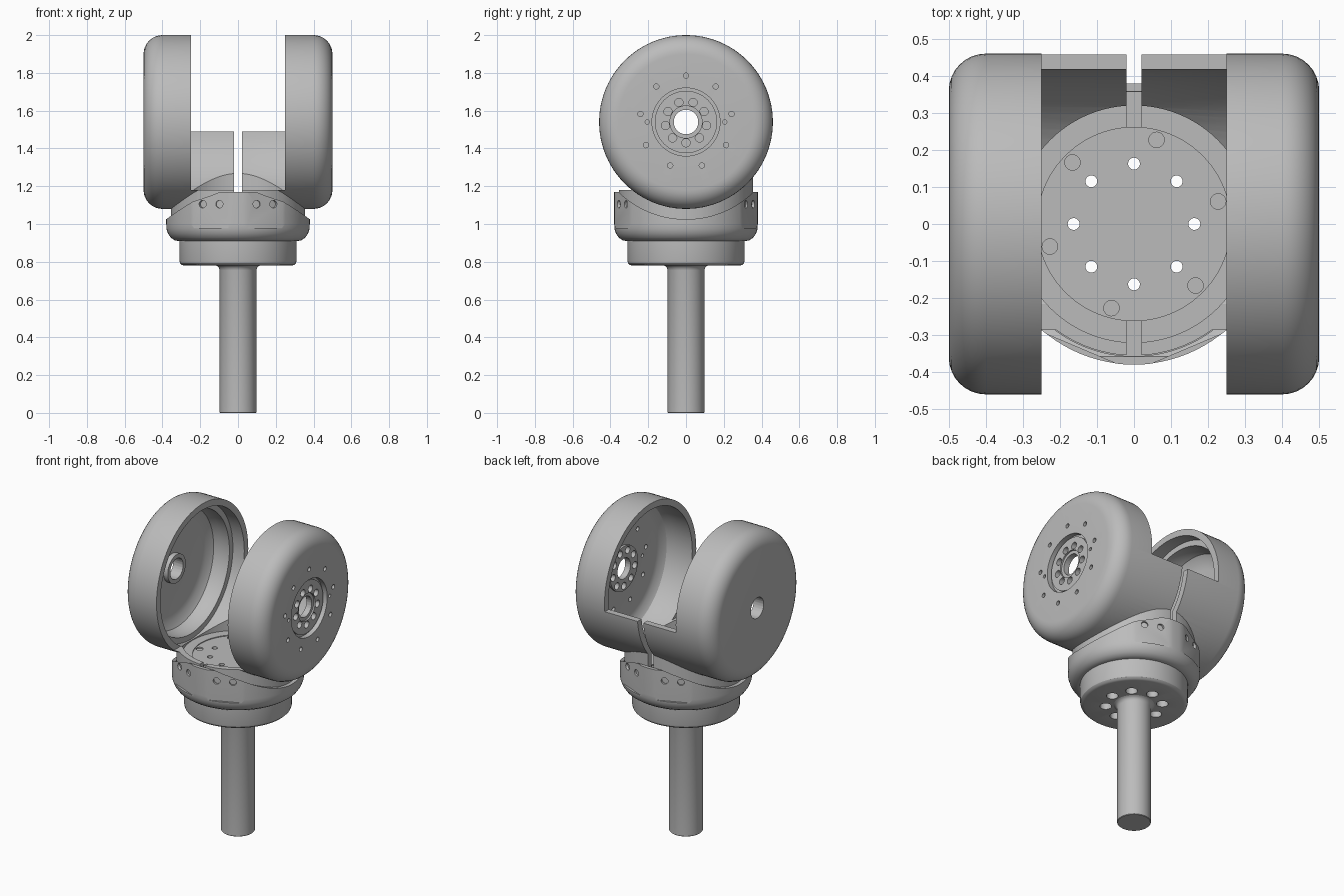
import bpy, bmesh
from math import pi, sin, cos, radians
from mathutils import Matrix, Vector

cube = bpy.data.objects.get("Cube")
if cube:
    bpy.data.objects.remove(cube, do_unlink=True)

AXLE_Z = 1.54
SEGS = 96

grey = bpy.data.materials.new("satin grey")
grey.use_nodes = True
GREY = (0.5, 0.5, 0.5, 1)
grey.diffuse_color = GREY
grey.node_tree.nodes["Principled BSDF"].inputs["Base Color"].default_value = GREY


def finish(name, bm):
    bmesh.ops.recalc_face_normals(bm, faces=bm.faces)
    mesh = bpy.data.meshes.new(name)
    bm.to_mesh(mesh)
    bm.free()
    mesh.materials.append(grey)
    obj = bpy.data.objects.new(name, mesh)
    bpy.context.collection.objects.link(obj)
    return obj


def axle(side):
    """Matrix that lays the local z axis along the axle, pointing to one side."""
    return Matrix.Translation((0, 0, AXLE_Z)) @ Matrix.Rotation(side * pi / 2, 4, 'Y')


def revolve(name, profile, matrix=Matrix()):
    """Spin (radius, height) points; profiles off the axis are closed into a ring."""
    bm = bmesh.new()
    verts = [bm.verts.new((r, 0, h)) for r, h in profile]
    edges = [bm.edges.new(pair) for pair in zip(verts, verts[1:])]
    if profile[0][0] > 0:
        edges.append(bm.edges.new((verts[-1], verts[0])))
    bmesh.ops.spin(bm, geom=verts + edges, cent=(0, 0, 0), axis=(0, 0, 1),
                   angle=2 * pi, steps=SEGS)
    bmesh.ops.remove_doubles(bm, verts=bm.verts, dist=0.0001)
    bm.transform(matrix)
    return finish(name, bm)


def cylinder(radius, low, high, matrix=Matrix()):
    return revolve("cutter", [(0, low), (radius, low), (radius, high), (0, high)], matrix)


def box(low, high, matrix=Matrix()):
    low, high = Vector(low), Vector(high)
    bm = bmesh.new()
    bmesh.ops.create_cube(bm, size=1)
    bm.transform(matrix @ Matrix.Translation((low + high) / 2)
                 @ Matrix.Diagonal((*(high - low), 1)))
    return finish("cutter", bm)


def drills(holes, low, high, matrix=Matrix()):
    """One cutter with many drills, each (radius, distance from axis, angle)."""
    bm = bmesh.new()
    for radius, dist, angle in holes:
        place = Matrix.Translation((dist * cos(angle), dist * sin(angle), (low + high) / 2))
        bmesh.ops.create_cone(bm, cap_ends=True, segments=24, radius1=radius,
                              radius2=radius, depth=high - low, matrix=matrix @ place)
    return finish("cutter", bm)


def circle(count, radius, dist, start=0):
    return [(radius, dist, radians(start) + 2 * pi * i / count) for i in range(count)]


def apply(obj, tool, operation='DIFFERENCE'):
    mod = obj.modifiers.new("cut", 'BOOLEAN')
    mod.operation, mod.solver, mod.object = operation, 'EXACT', tool
    bpy.context.view_layer.update()
    graph = bpy.context.evaluated_depsgraph_get()
    mesh = bpy.data.meshes.new_from_object(obj.evaluated_get(graph))
    obj.modifiers.clear()
    obj.data = mesh
    bpy.data.objects.remove(tool, do_unlink=True)


# Stem with a small fillet under the cap
stem = revolve("stem", [(0, 0), (0.094, 0), (0.097, 0.003), (0.097, 0.755),
                        (0.101, 0.768), (0.11, 0.777), (0.122, 0.782), (0, 0.8)])

# Cap and mounting disc with through holes
base = revolve("base_body", [(0, 0.78), (0.285, 0.78), (0.298, 0.784), (0.307, 0.793),
                             (0.31, 0.806), (0.31, 0.915), (0.262, 0.915),
                             (0.262, 1.11), (0, 1.11)])
apply(base, drills(circle(8, 0.016, 0.163), 0.7, 1.2))
apply(base, drills(circle(8, 0.034, 0.163), 0.7, 0.9))
apply(base, drills(circle(6, 0.021, 0.235, 15), 1.103, 1.2))

# Collar, scooped to clear the cups
collar = revolve("collar", [(0.2, 0.91), (0.318, 0.91), (0.336, 0.914), (0.356, 0.928),
                            (0.371, 0.95), (0.379, 0.975), (0.38, 1.0), (0.38, 1.17),
                            (0.357, 1.17), (0.357, 0.95), (0.2, 0.95)])
apply(collar, cylinder(0.515, -1, 1, axle(1)))
for facing in (-90, 90):
    for side in (-1, 1):
        turn = Matrix.Rotation(radians(facing + side * 23), 4, 'Z')
        apply(collar, box((0.366, -0.2, 0.98), (0.6, 0.2, 1.3), turn))
    # Set screw holes
    for offset in (-30.5, -15.5, 15.5, 30.5):
        turn = Matrix.Rotation(radians(facing + offset), 4, 'Z')
        apply(collar, drills([(0.02, 0, 0)], 0.345, 0.5,
                             turn @ Matrix.Translation((0, 0, 1.105))
                             @ Matrix.Rotation(pi / 2, 4, 'Y')))

# Outer cup profile: rim, barrel and rounded shoulder
shoulder = [(0.36 + 0.1 * cos(a), 0.4 + 0.1 * sin(a))
            for a in (pi / 2 * i / 8 for i in range(9))]
barrel = [(0, -0.05), (0.46, -0.05)] + shoulder
hub = [(0.18, 0.5), (0.18, 0.468), (0.165, 0.468), (0.165, 0.482),
       (0.085, 0.482), (0.085, 0.472), (0, 0.472)]
plain = [(0, 0.5)]
# Hollow inside each cup, with a boss round the bore
hub_hollow = [(0, -0.1), (0.42, -0.1), (0.42, 0.38), (0.405, 0.42), (0.37, 0.445),
              (0.33, 0.45), (0.14, 0.45), (0.14, 0.435), (0, 0.435)]
plain_hollow = [(0, -0.1), (0.42, -0.1), (0.42, 0.33), (0.385, 0.33), (0.385, 0.39),
                (0.37, 0.43), (0.33, 0.455), (0.28, 0.46), (0.09, 0.46),
                (0.09, 0.43), (0, 0.43)]
hub_holes = ([(0.065, 0, 0)] + circle(9, 0.022, 0.11) + circle(9, 0.014, 0.245, 180)
             + circle(2, 0.011, 0.205, 90))

for name, side, face, hollow, holes in (
        ("left_cup", 1, hub, hub_hollow, hub_holes),
        ("right_cup", -1, plain, plain_hollow, [(0.065, 0, 0)])):
    cup = revolve(name, barrel + face, axle(side))
    # Round neck that sits in the collar
    apply(cup, cylinder(0.355, 1.0, 1.45), 'UNION')
    apply(cup, revolve("cutter", hollow, axle(side)))
    apply(cup, cylinder(0.32, 1.115, 1.46))
    apply(cup, cylinder(0.261, 0.9, 1.3))
    # Open front, half-height back wall and the centre slit
    apply(cup, box((-0.25, -0.8, 1.18), (0.25, 0, 2.2)))
    apply(cup, box((-0.25, -0.1, 1.49), (0.25, 0.8, 2.2)))
    inner, outer = sorted((side * 0.02, -side * 0.8))
    apply(cup, box((inner, -0.8, 0.8), (outer, 0.8, 2.3)))
    # Bore and bolt holes
    apply(cup, drills(holes, 0.4, 0.6, axle(side)))

# Smooth shading with sharp edges kept
bpy.ops.object.select_all(action='DESELECT')
for obj in bpy.context.collection.objects:
    if obj.type == 'MESH' and grey.name in obj.data.materials:
        obj.select_set(True)
        bpy.context.view_layer.objects.active = obj
bpy.ops.object.shade_smooth_by_angle(angle=radians(30))
